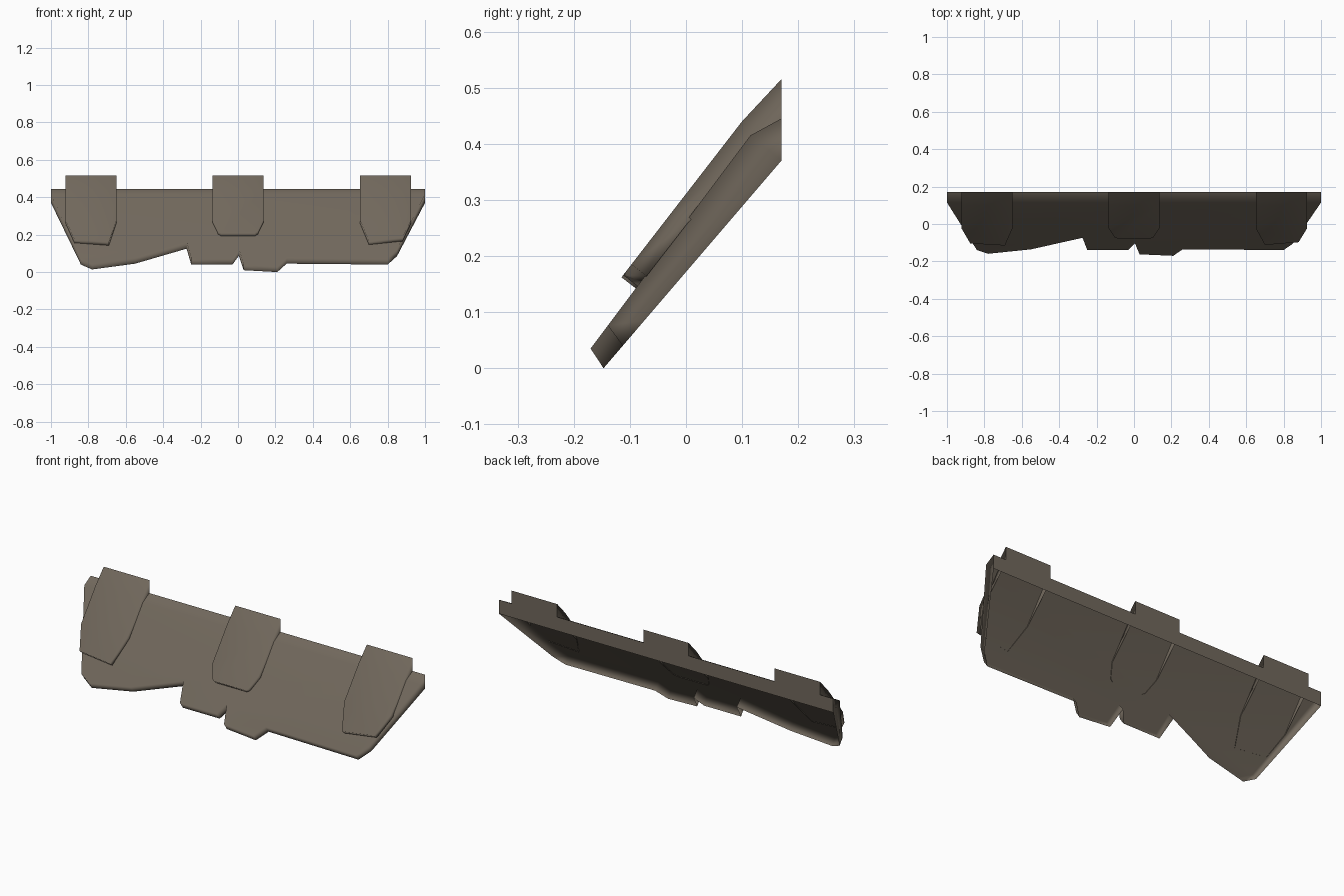
import bpy, bmesh

if "Cube" in bpy.data.objects:
    bpy.data.objects.remove(bpy.data.objects["Cube"])

mat = bpy.data.materials.new("weathered brown grey")
mat.diffuse_color = (0.165, 0.138, 0.107, 1)
mat.use_nodes = True
mat.node_tree.nodes["Principled BSDF"].inputs["Base Color"].default_value = mat.diffuse_color


def shell(name, face, ridge, back):
    """Sheet with a skirt from the face loop to the back loop, hollow behind.
    The top folds over to the ridge and drops down a vertical rear strip."""
    bm = bmesh.new()
    f = [bm.verts.new(p) for p in face]
    r, l = [bm.verts.new(p) for p in ridge]
    b = [bm.verts.new(p) for p in back]
    bm.faces.new(f)                                     # front sheet
    for i in range(len(f) - 1):                         # skirt
        bm.faces.new((f[i], b[i], b[i + 1], f[i + 1]))
    bm.faces.new((f[-1], f[0], l, r))                   # sloping top
    rear = bm.faces.new((r, l, b[0], b[-1]))            # rear strip
    bm.faces.new((f[-1], r, b[-1]))                     # ends
    bm.faces.new((f[0], b[0], l))
    bmesh.ops.recalc_face_normals(bm, faces=bm.faces)
    if rear.normal.y < 0:
        bmesh.ops.reverse_faces(bm, faces=bm.faces)
    for fc in bm.faces:
        fc.smooth = fc is not rear and fc != rear
    me = bpy.data.meshes.new(name)
    bm.to_mesh(me)
    bm.free()
    me.materials.append(mat)
    ob = bpy.data.objects.new(name, me)
    bpy.context.collection.objects.link(ob)
    ob.modifiers.new("soft_rim", 'WEIGHTED_NORMAL').keep_sharp = True


# Leaning main plate: ragged lower edge, thickness tapering downwards
outline = [(-1, .37), (-.84, .04), (-.78, .014), (-.55, .045), (-.275, .125),
           (-.25, .04), (-.03, .04), (.005, .087), (.03, .01), (.21, 0),
           (.26, .045), (.8, .04), (.85, .085), (1, .37)]
plate_back, plate_front = [], []
for x, z in outline:
    t = z / .37
    y = -.147 + .317 * t
    plate_back.append((x, y, z))
    plate_front.append((x, y - .023 - .032 * t, z + .035 + .01 * t))
shell("main_plate", plate_front, [(1, .17, .445), (-1, .17, .445)], plate_back)


# Straps lying over the plate, with cut lower ends
def strap(name, x0, x1, lower):
    pts = [(x0, .44), (x0, .28)] + lower + [(x1, .28), (x1, .44)]
    face = [(x, -.115 + (z - .162) * .215 / .278, z) for x, z in pts]
    back = [(x, y + .027, z - .021) for x, y, z in face]
    back[0], back[-1] = (x0, .17, .43), (x1, .17, .43)
    shell(name, face, [(x1, .17, .515), (x0, .17, .515)], back)


strap("left_strap", -.922, -.65, [(-.875, .176), (-.69, .162)])
strap("middle_strap", -.135, .135, [(-.105, .22), (-.09, .212), (.09, .212), (.105, .22)])
strap("right_strap", .652, .925, [(.7, .166), (.88, .185)])
